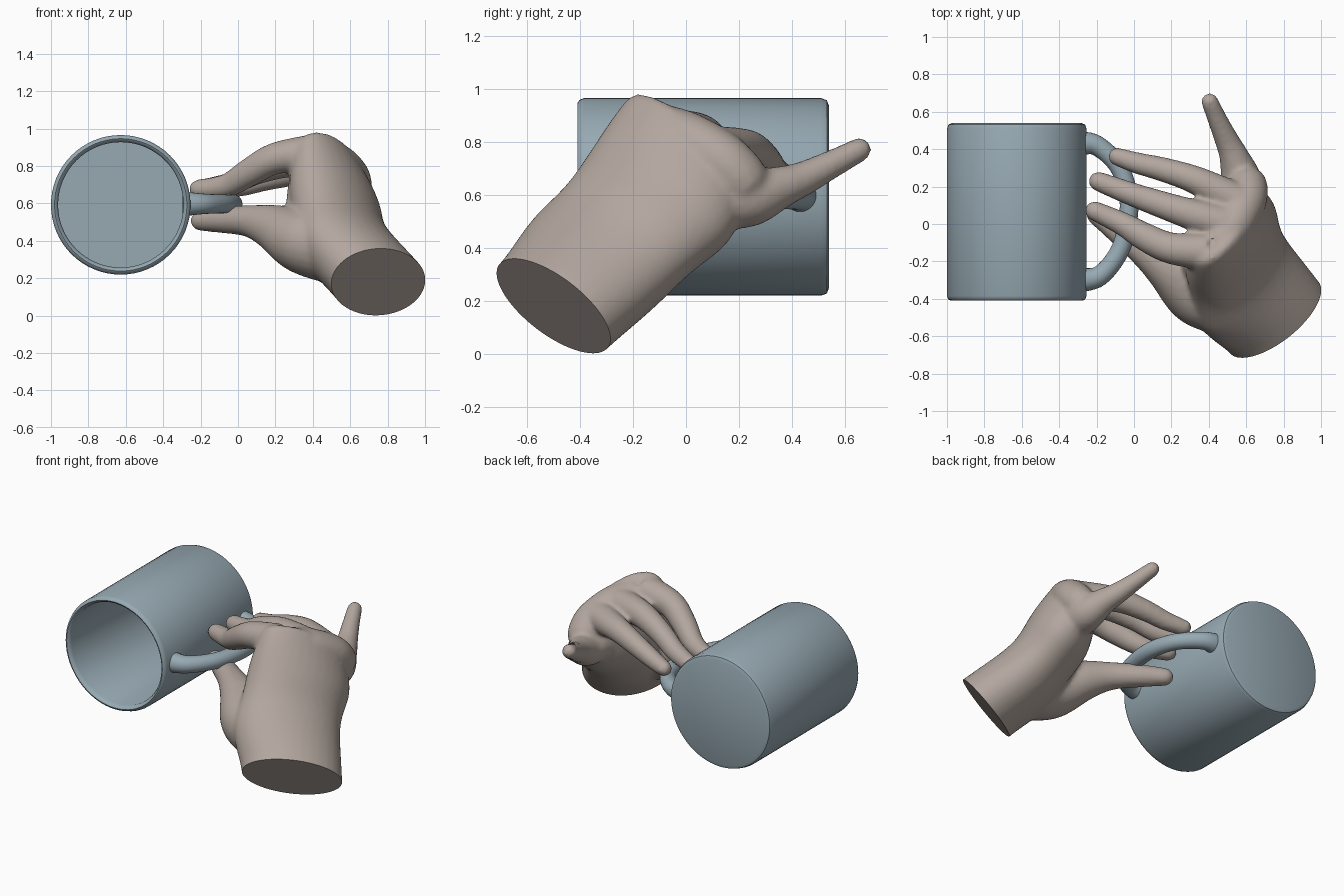
import bpy, bmesh, math
from mathutils import Vector

if "Cube" in bpy.data.objects:
    bpy.data.objects.remove(bpy.data.objects["Cube"])


def smooth_rows(rows, steps):
    """Catmull-Rom interpolation through rows of numbers."""
    p = [rows[0]] + list(rows) + [rows[-1]]
    out = []
    for i in range(1, len(p) - 2):
        for s in range(steps):
            t = s / steps
            out.append([0.5 * (2 * b + (c - a) * t + (2 * a - 5 * b + 4 * c - d) * t ** 2
                               + (3 * b - a - 3 * c + d) * t ** 3)
                        for a, b, c, d in zip(p[i - 1], p[i], p[i + 1], p[i + 2])])
    out.append(list(rows[-1]))
    return out


def loft(bm, rings, n=24):
    """Skin elliptical rings given as (centre, half axis, half axis)."""
    loops = [[bm.verts.new(c + u * math.cos(2 * math.pi * k / n) + v * math.sin(2 * math.pi * k / n))
              for k in range(n)] for c, u, v in rings]
    for a, b in zip(loops, loops[1:]):
        for k in range(n):
            bm.faces.new((a[k], a[(k + 1) % n], b[(k + 1) % n], b[k]))
    bm.faces.new(loops[0][::-1])
    bm.faces.new(loops[-1])


def tube(bm, rows, round_tip=True):
    """Tapered tube along (x, y, z, radius) rows."""
    pts = smooth_rows(rows, 6)
    rings = []
    for i, q in enumerate(pts):
        a, b = pts[max(i - 1, 0)], pts[min(i + 1, len(pts) - 1)]
        t = (Vector(b[:3]) - Vector(a[:3])).normalized()
        u = t.cross(Vector((0, 0, 1))).normalized()
        rings.append((Vector(q[:3]), u * q[3], u.cross(t) * q[3]))
    if round_tip:
        # hemisphere continuing from the last ring
        c, u, v = rings[-1]
        r = u.length
        for s in (25, 50, 70, 85):
            a = math.radians(s)
            rings.append((c + t * r * math.sin(a), u * math.cos(a), v * math.cos(a)))
    loft(bm, rings)


def make(name, bm, colour):
    bmesh.ops.recalc_face_normals(bm, faces=bm.faces)
    me = bpy.data.meshes.new(name)
    bm.to_mesh(me)
    bm.free()
    ob = bpy.data.objects.new(name, me)
    bpy.context.collection.objects.link(ob)
    mat = bpy.data.materials.new(name + "_colour")
    mat.diffuse_color = colour
    mat.use_nodes = True
    mat.node_tree.nodes["Principled BSDF"].inputs["Base Color"].default_value = mat.diffuse_color
    me.materials.append(mat)
    bpy.ops.object.select_all(action='DESELECT')
    bpy.context.view_layer.objects.active = ob
    ob.select_set(True)
    return ob


BLUE = (0.31, 0.40, 0.45, 1)
SKIN = (0.45, 0.385, 0.345, 1)

# mug body: lathed profile (radius, y), lying along y with its mouth to the front
profile = [(0, 0.54), (0.345, 0.54), (0.365, 0.532), (0.373, 0.51), (0.373, -0.385),
           (0.366, -0.403), (0.354, -0.41), (0.343, -0.403), (0.335, -0.385),
           (0.335, 0.5), (0, 0.5)]
bm = bmesh.new()
vs = [bm.verts.new((-0.627 + r, y, 0.592)) for r, y in profile]
es = [bm.edges.new(e) for e in zip(vs, vs[1:])]
bmesh.ops.spin(bm, geom=vs + es, cent=(-0.627, 0, 0.592), axis=(0, 1, 0),
               angle=2 * math.pi, steps=64)
bmesh.ops.remove_doubles(bm, verts=bm.verts, dist=0.0005)
make("mug_body", bm, BLUE)
bpy.ops.object.shade_smooth_by_angle(angle=math.radians(40))

# mug handle
bm = bmesh.new()
tube(bm, [(-0.29, 0.43, 0.597, 0.066), (-0.2, 0.42, 0.597, 0.054), (-0.09, 0.32, 0.597, 0.05),
          (-0.035, 0.18, 0.597, 0.05), (-0.03, 0.04, 0.597, 0.05), (-0.075, -0.14, 0.597, 0.05),
          (-0.18, -0.275, 0.597, 0.054), (-0.29, -0.3, 0.597, 0.066)], round_tip=False)
make("mug_handle", bm, BLUE)
bpy.ops.object.shade_smooth_by_angle(angle=math.radians(40))

# palm and wrist: centre, half width, half thickness
bm = bmesh.new()
palm = [(0.82, -0.61, 0.08, 0.25, 0.13, 0.03, -0.03, -0.17, 0.18),
        (0.75, -0.50, 0.18, 0.25, 0.13, 0.03, -0.03, -0.17, 0.18),
        (0.58, -0.31, 0.38, 0.25, 0.19, -0.02, 0.03, -0.17, 0.17),
        (0.52, -0.11, 0.58, 0.18, 0.26, -0.13, 0.16, -0.06, 0.12),
        (0.47, 0.00, 0.79, 0.13, 0.23, -0.14, 0.125, -0.03, 0.10),
        (0.46, 0.02, 0.84, 0.10, 0.19, -0.12, 0.08, -0.02, 0.06)]
loft(bm, [(Vector(r[:3]), Vector(r[3:6]), Vector(r[6:])) for r in smooth_rows(palm, 6)], 32)

# fingers gripping the handle, raised little finger, thumb below
digits = [
    [(0.40, -0.15, 0.87, 0.1), (0.2, -0.13, 0.84, 0.085), (0.06, -0.07, 0.765, 0.076),
     (-0.06, 0.0, 0.695, 0.064), (-0.21, 0.07, 0.675, 0.053)],
    [(0.48, 0.0, 0.82, 0.1), (0.28, 0.06, 0.82, 0.082), (0.1, 0.12, 0.77, 0.07),
     (-0.04, 0.17, 0.705, 0.062), (-0.19, 0.228, 0.677, 0.053)],
    [(0.55, 0.12, 0.76, 0.1), (0.34, 0.23, 0.77, 0.077), (0.16, 0.29, 0.735, 0.066),
     (0.02, 0.325, 0.695, 0.058), (-0.09, 0.36, 0.675, 0.049)],
    [(0.57, 0.12, 0.6, 0.13), (0.57, 0.24, 0.59, 0.112), (0.535, 0.36, 0.63, 0.08),
     (0.5, 0.44, 0.66, 0.066), (0.45, 0.55, 0.715, 0.054), (0.405, 0.655, 0.77, 0.046)],
    [(0.5, -0.4, 0.37, 0.2), (0.34, -0.37, 0.4, 0.175), (0.19, -0.25, 0.47, 0.125),
     (0.06, -0.15, 0.505, 0.086), (-0.08, -0.04, 0.51, 0.07), (-0.2, 0.05, 0.507, 0.055)],
    # knuckle ridge and ball of the thumb
    [(0.45, -0.12, 0.85, 0.1), (0.535, 0.0, 0.805, 0.11), (0.6, 0.13, 0.73, 0.11),
     (0.605, 0.2, 0.66, 0.11)],
    [(0.42, -0.3, 0.45, 0.15), (0.37, -0.22, 0.58, 0.115), (0.37, -0.15, 0.74, 0.095)]]
for d in digits:
    tube(bm, d)
hand = make("hand", bm, SKIN)

# fuse the parts into one skin, then cut the wrist flat
m = hand.modifiers.new("fuse", 'REMESH')
m.mode = 'VOXEL'
m.voxel_size = 0.014
m = hand.modifiers.new("relax", 'SMOOTH')
m.factor = 0.5
m.iterations = 8
bpy.ops.object.modifier_apply(modifier="fuse")
bpy.ops.object.modifier_apply(modifier="relax")
bm = bmesh.new()
bm.from_mesh(hand.data)
cut = bmesh.ops.bisect_plane(bm, geom=bm.verts[:] + bm.edges[:] + bm.faces[:],
                             plane_co=(0.75, -0.5, 0.18), plane_no=(0.42, -0.68, -0.6),
                             clear_outer=True)
rim = [e for e in cut["geom_cut"] if isinstance(e, bmesh.types.BMEdge)]
bmesh.ops.holes_fill(bm, edges=rim)
bm.to_mesh(hand.data)
bm.free()
bpy.ops.object.shade_smooth_by_angle(angle=math.radians(45))
